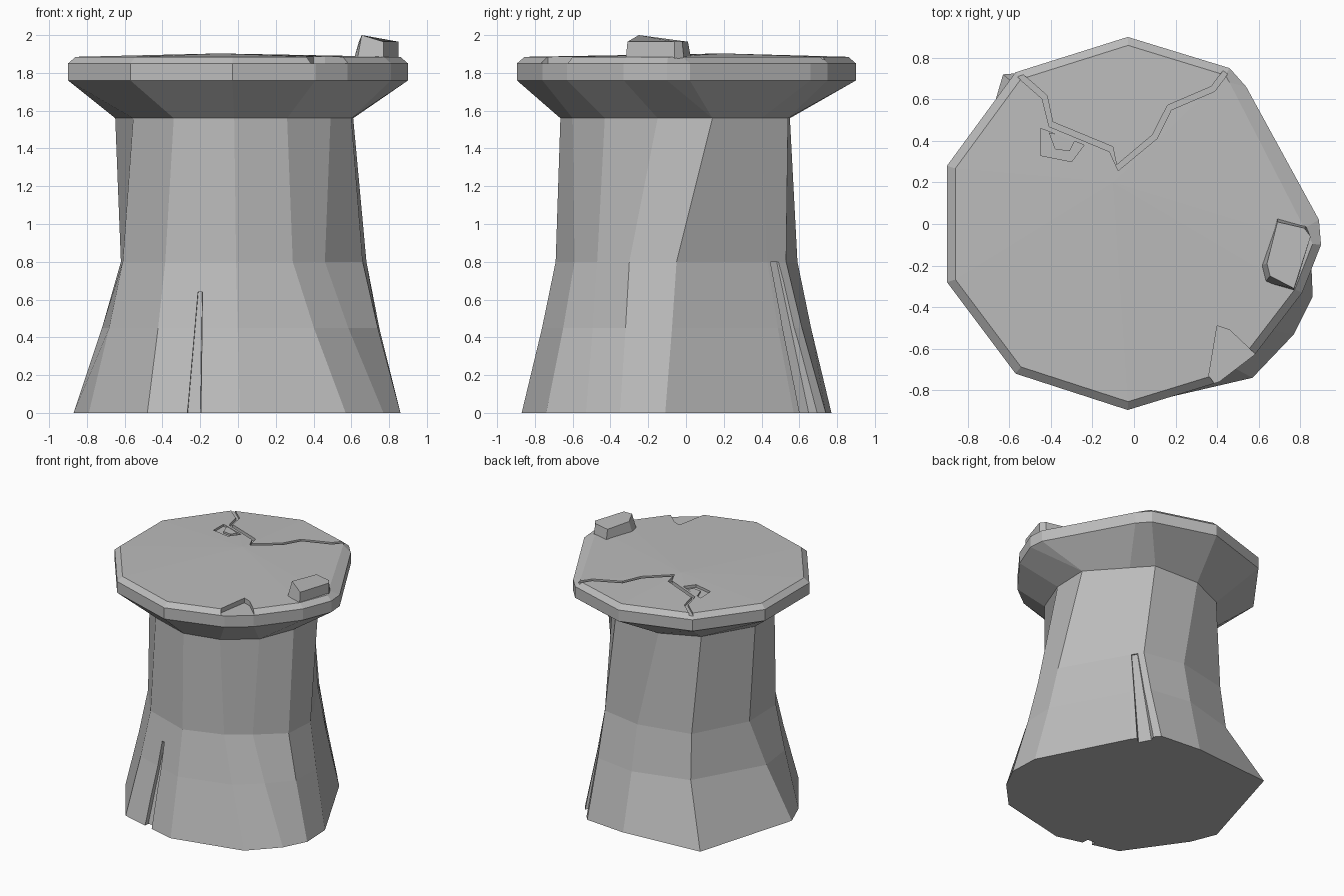
import bpy
import bmesh
from mathutils import Vector

if "Cube" in bpy.data.objects:
    bpy.data.objects.remove(bpy.data.objects["Cube"], do_unlink=True)

# One stone colour for everything
stone = bpy.data.materials.new("grey_stone")
stone.use_nodes = True
grey = (0.5, 0.5, 0.5, 1)
stone.diffuse_color = grey
stone.node_tree.nodes["Principled BSDF"].inputs["Base Color"].default_value = grey


def finish(name, bm, helper=False):
    bmesh.ops.remove_doubles(bm, verts=bm.verts, dist=0.0005)
    bmesh.ops.recalc_face_normals(bm, faces=bm.faces)
    mesh = bpy.data.meshes.new(name)
    bm.to_mesh(mesh)
    bm.free()
    mesh.materials.append(stone)
    obj = bpy.data.objects.new(name, mesh)
    bpy.context.scene.collection.objects.link(obj)
    if helper:
        obj.hide_render = True
        obj.hide_viewport = True
        obj.display_type = 'WIRE'
    return obj


def loft(name, rings, crown=None, helper=False):
    """Skin a stack of equally long rings; crown lifts the middle of the top."""
    bm = bmesh.new()
    rows = [[bm.verts.new(p) for p in ring] for ring in rings]
    count = len(rows[0])
    for low, high in zip(rows, rows[1:]):
        for i in range(count):
            j = (i + 1) % count
            bm.faces.new((low[i], low[j], high[j], high[i]))
    bm.faces.new(rows[0][::-1])
    if crown:
        tip = bm.verts.new(crown)
        for i in range(count):
            bm.faces.new((rows[-1][i], rows[-1][(i + 1) % count], tip))
    else:
        bm.faces.new(rows[-1])
    return finish(name, bm, helper)


def level(points, z):
    return [Vector((x, y, z)) for x, y in points]


def prism(name, outline, z0, z1, helper=False):
    return loft(name, [level(outline, z0), level(outline, z1)], helper=helper)


def ribbon(name, path, width, z0, z1):
    """Thin upright cutter following a path seen from above."""
    pts = [Vector(p) for p in path]
    left, right = [], []
    for i, p in enumerate(pts):
        d = (pts[min(i + 1, len(pts) - 1)] - pts[max(i - 1, 0)]).normalized()
        side = Vector((-d.y, d.x)) * width / 2
        left.append(p + side)
        right.append(p - side)
    return prism(name, left + right[::-1], z0, z1, helper=True)


def carve(target, cutter):
    mod = target.modifiers.new(cutter.name, 'BOOLEAN')
    mod.operation = 'DIFFERENCE'
    mod.solver = 'EXACT'
    mod.object = cutter


# Trunk rings, counter-clockwise from the front middle
foot = [(.01, -.87), (.57, -.74), (.77, -.53), (.86, -.35), (.85, -.11), (.85, -.11),
        (.5, .57), (.36, .74), (.02, .77), (-.63, .72), (-.87, -.1), (-.79, -.3), (-.48, -.74)]
waist = [(-.01, -.69), (.29, -.59), (.46, -.47), (.66, -.3), (.68, -.05), (.68, -.05),
         (.41, .43), (.35, .53), (.02, .59), (-.4, .5), (-.62, .08), (-.61, -.27), (-.385, -.56)]
neck = [(-.02, -.665), (.26, -.6), (.49, -.43), (.6, -.15), (.61, .14), (.61, .14),
        (.376, .4), (.25, .54), (-.14, .55), (-.43, .42), (-.65, .05), (-.555, -.33), (-.34, -.56)]
shin = [Vector(f).lerp(Vector(w), .6) for f, w in zip(foot, waist)]
shin[9] = Vector((-.42, .54))

# Cap rings
rim = [(-.03, -.895), (.41, -.76), (.58, -.63), (.81, -.33), (.9, -.1), (.89, .02),
       (.54, .66), (.46, .75), (-.03, .9), (-.57, .73), (-.9, .28), (-.9, -.28), (-.57, -.72)]
top = [Vector(p) * .955 for p in rim]
top[5] = Vector((.82, -.02))
top[6] = Vector((.46, .68))

pillar = loft("pillar", [level(foot, 0), level(shin, .45), level(waist, .8),
                         level(neck, 1.56), level(rim, 1.76), level(rim, 1.85),
                         level(top, 1.885)], crown=(-.1, .2, 1.903))

# Cracks and chips in the cap
crack = [(-.6, .76), (-.43, .61), (-.4, .48), (-.11, .36), (-.08, .27),
         (.1, .42), (.17, .56), (.38, .65), (.44, .73)]
carve(pillar, ribbon("cap_crack_cutter", crack, .028, 1.87, 2))
chip = [(-.45, .46), (-.45, .33), (-.3, .3), (-.24, .38)]
carve(pillar, prism("cap_chip_cutter", chip, 1.875, 2, True))
notch = [(.4, -.49), (.36, -.73), (.41, -.8), (.62, -.66), (.46, -.51)]
carve(pillar, prism("rim_notch_cutter", notch, 1.85, 2, True))
pebble = [(-.41, .44), (-.38, .36), (-.31, .35), (-.28, .41)]
prism("cap_fragment", pebble, 1.86, 1.89)


def wedge(name, low, high, z_high):
    """Tapering cutter from below the foot up to a given height."""
    return loft(name, [level(low, -.05), level(high, z_high)], helper=True)


# Crack up the front of the trunk
carve(pillar, wedge("front_crack_cutter",
                    [(-.29, -.95), (-.19, -.95), (-.2, -.77), (-.27, -.77)],
                    [(-.22, -.85), (-.18, -.85), (-.19, -.62), (-.21, -.62)], .64))

# Groove up the back of the trunk
carve(pillar, wedge("back_groove_cutter",
                    [(.49, .62), (.43, .57), (.38, .66), (.42, .76)],
                    [(.42, .46), (.39, .44), (.37, .48), (.39, .52)], .8))

# Loose stone on the cap
base = [(.61, -.2), (.63, -.28), (.77, -.32), (.85, -.06), (.83, -.01), (.69, .03)]
lid = level([(.64, -.19), (.655, -.25), (.77, -.31), (.85, -.06), (.82, -.02), (.69, .01)], 1.965)
lid[1].z = 2.0
loft("loose_stone", [level(base, 1.86), lid])
